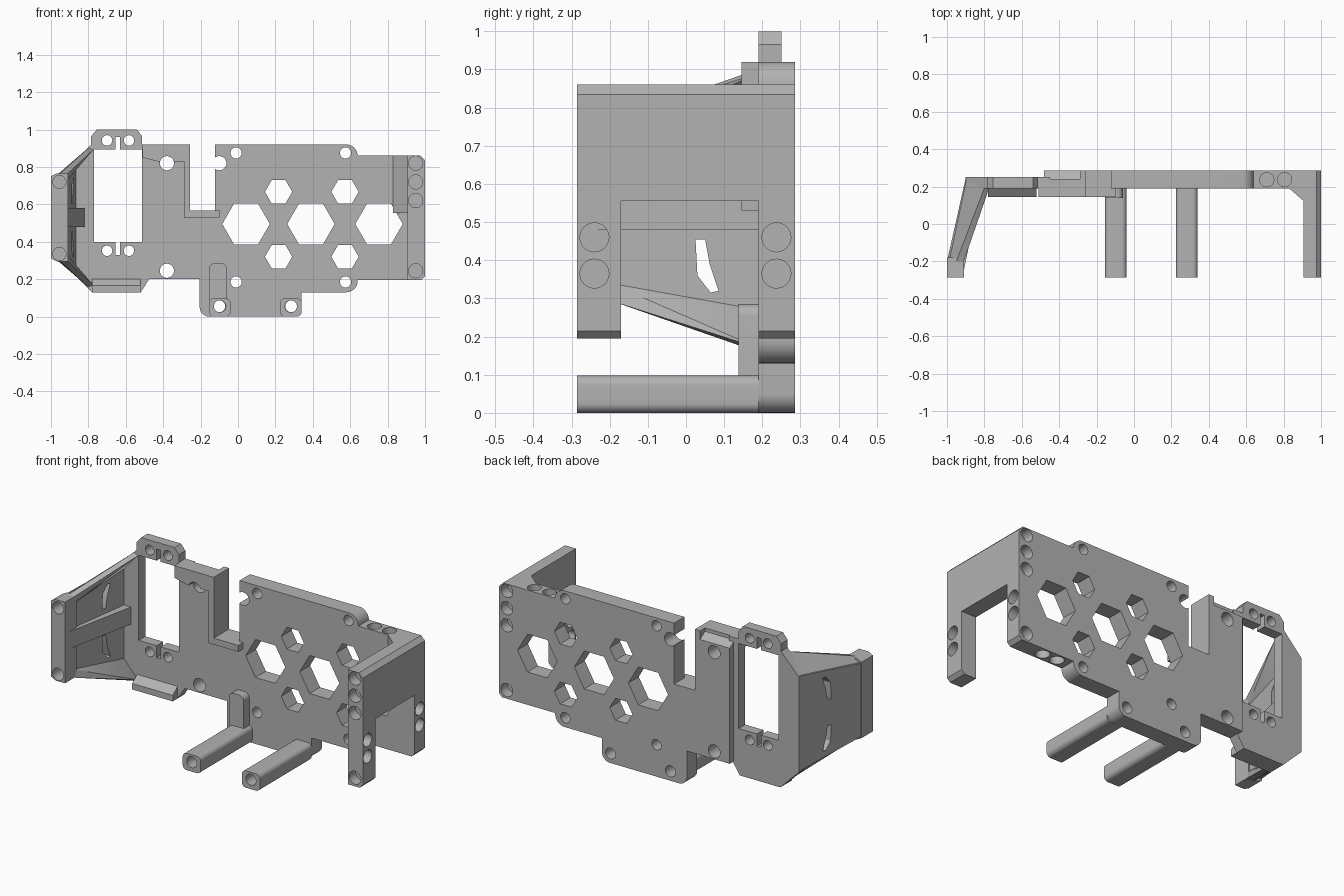
import bpy, bmesh, math
from mathutils import Vector

if "Cube" in bpy.data.objects:
    bpy.data.objects.remove(bpy.data.objects["Cube"], do_unlink=True)

grey = bpy.data.materials.new("plain grey")
grey.use_nodes = True
grey.diffuse_color = (0.45, 0.45, 0.45, 1)
grey.node_tree.nodes["Principled BSDF"].inputs["Base Color"].default_value = (0.45, 0.45, 0.45, 1)
parts = []


def place(axis, a, b, d):
    """Put a flat point (a, b) at depth d along an axis."""
    return {"x": (d, a, b), "y": (a, d, b), "z": (a, b, d)}[axis]


def rounded(points, steps=6):
    """Corner points with an optional radius become a flat outline."""
    out = []
    for i, p in enumerate(points):
        here = Vector(p[:2])
        if len(p) < 3:
            out.append(here)
            continue
        r = p[2]
        start = here + (Vector(points[i - 1][:2]) - here).normalized() * r
        end = here + (Vector(points[(i + 1) % len(points)][:2]) - here).normalized() * r
        centre = start + end - here
        for k in range(steps + 1):
            ray = start.lerp(end, k / steps) - centre
            out.append(centre + ray.normalized() * r)
    return out


def add_prism(bm, axis, points, lo, hi):
    rings = [[bm.verts.new(place(axis, p[0], p[1], d)) for p in points] for d in (lo, hi)]
    n = len(points)
    bm.faces.new(rings[0])
    bm.faces.new(rings[1][::-1])
    for i in range(n):
        j = (i + 1) % n
        bm.faces.new((rings[0][i], rings[1][i], rings[1][j], rings[0][j]))


def finish(name, bm):
    bmesh.ops.recalc_face_normals(bm, faces=bm.faces)
    mesh = bpy.data.meshes.new(name)
    bm.to_mesh(mesh)
    bm.free()
    mesh.materials.append(grey)
    ob = bpy.data.objects.new(name, mesh)
    bpy.context.collection.objects.link(ob)
    return ob


def prism(name, axis, points, lo, hi, cuts=()):
    bm = bmesh.new()
    add_prism(bm, axis, rounded(points), lo, hi)
    return carve(finish(name, bm), cuts)


def hull(name, points, cuts=()):
    bm = bmesh.new()
    for p in points:
        bm.verts.new(p)
    bmesh.ops.convex_hull(bm, input=bm.verts)
    return carve(finish(name, bm), cuts)


def carve(ob, cuts):
    """Subtract every cut prism, then bake the result."""
    parts.append(ob)
    if not cuts:
        return ob
    bm = bmesh.new()
    for cut in cuts:
        add_prism(bm, *cut)
    cutter = finish("cutter", bm)
    cutter.hide_render = True
    mod = ob.modifiers.new("cuts", "BOOLEAN")
    mod.operation, mod.solver, mod.object = "DIFFERENCE", "EXACT", cutter
    mod.use_self = True
    graph = bpy.context.evaluated_depsgraph_get()
    mesh = bpy.data.meshes.new_from_object(ob.evaluated_get(graph))
    ob.modifiers.clear()
    ob.data = mesh
    bpy.data.objects.remove(cutter, do_unlink=True)
    return ob


def hole(axis, a, b, r, lo=-1, hi=1, n=24):
    ring = [(a + r * math.cos(math.tau * k / n), b + r * math.sin(math.tau * k / n)) for k in range(n)]
    return (axis, ring, lo, hi)


def rect(a0, a1, b0, b1):
    return [(a0, b0), (a1, b0), (a1, b1), (a0, b1)]


FRONT, BACK = 0.19, 0.285
DEPTH = 0.06

# outer end chamfers shared by the plate and the bracket
end_chamfers = [("y", [(0.965, 0.18), (1.02, 0.18), (1.02, 0.235)], -1, 1),
                ("y", [(0.965, 0.87), (1.02, 0.87), (1.02, 0.815)], -1, 1)]

# main plate: honeycomb openings, screw holes and blind bores
cuts = list(end_chamfers)
for x in (0.043, 0.39, 0.754):
    cuts.append(hole("y", x, 0.495, 0.127, n=6))
for x in (0.217, 0.572):
    for z in (0.32, 0.667):
        cuts.append(hole("y", x, z, 0.073, n=6))
for x in (-0.01, 0.575):
    for z in (0.185, 0.875):
        cuts.append(hole("y", x, z, 0.03))
for z in (0.245, 0.82):
    cuts.append(hole("y", -0.38, z, 0.038))
cuts.append(hole("y", -0.1, 0.82, 0.038))
for x in (-0.1, 0.285):
    cuts.append(hole("y", x, 0.055, 0.032))
for z in (0.245, 0.62, 0.72, 0.82):
    cuts.append(hole("y", 0.95, z, 0.038, BACK - DEPTH, 1))
for z in (0.365, 0.46):
    cuts.append(hole("x", 0.237, z, 0.038, 1 - DEPTH, 2))
for x in (0.71, 0.805):
    cuts.append(hole("z", x, 0.237, 0.038, 0.86 - DEPTH, 1))
    cuts.append(hole("z", x, 0.237, 0.038, 0, 0.195 + DEPTH))
prism("main_plate", "y", [
    (-0.48, 0.2), (-0.205, 0.2), (-0.205, 0, 0.05), (0.34, 0, 0.05), (0.34, 0.13),
    (0.64, 0.13, 0.06), (0.64, 0.195), (1, 0.195), (1, 0.86), (0.64, 0.86),
    (0.64, 0.92, 0.06), (-0.123, 0.92), (-0.123, 0.567), (-0.257, 0.567),
    (-0.257, 0.92), (-0.48, 0.92)], FRONT, BACK,
    cuts + [("x", [(0.24, 0.93), (0.24, 0.9), (0.3, 0.86), (0.3, 0.93)], -0.6, -0.29)])

# raised rim round the cable slot
prism("slot_rim", "y", [
    (-0.51, 0.92), (-0.51, 0.85), (-0.43, 0.83), (-0.29, 0.83), (-0.29, 0.53),
    (-0.1, 0.53), (-0.1, 0.567), (-0.257, 0.567), (-0.257, 0.92)], 0.145, FRONT,
    [hole("y", -0.38, 0.82, 0.038)])

# standoff legs with a small gusset
for name, x0 in (("right_leg", -0.155), ("left_leg", 0.225)):
    r = 0.025
    prism(name, "y", [(x0, 0, r), (x0 + 0.115, 0, r), (x0 + 0.115, 0.098, r), (x0, 0.098, r)],
          -BACK, FRONT, [hole("y", x0 + 0.058, 0.055, 0.032)])
prism("leg_gusset", "y", [(-0.155, 0.09), (-0.06, 0.09), (-0.06, 0.285, 0.03), (-0.155, 0.285, 0.03)],
      0.138, FRONT)

# left side bracket with an open window
bracket_cuts = list(end_chamfers)
for z in (0.245, 0.62, 0.72, 0.82):
    bracket_cuts.append(hole("y", 0.95, z, 0.038, -1, DEPTH - BACK))
for z in (0.365, 0.46):
    bracket_cuts.append(hole("x", -0.24, z, 0.038))
prism("side_bracket", "x", [
    (-BACK, 0.195), (-BACK, 0.86), (FRONT, 0.86), (FRONT, 0.555), (-0.17, 0.555), (-0.17, 0.195)],
    0.905, 1, bracket_cuts)
prism("bracket_fillet", "z", [(0.83, FRONT), (0.905, 0.125), (0.905, FRONT)], 0.555, 0.86)

# right mounting plate with a tall window and screw tabs
mount_cuts = [("y", rect(-0.77, -0.513, 0.4, 0.893), -1, 1),
              ("y", rect(-0.655, -0.63, 0.33, 0.41), -1, 1),
              ("y", rect(-0.655, -0.63, 0.88, 0.96), -1, 1)]
for x in (-0.7, -0.583):
    for z in (0.352, 0.942):
        mount_cuts.append(hole("y", x, z, 0.028))
prism("mount_plate", "y", [
    (-0.45, 0.2), (-0.475, 0.2), (-0.52, 0.13), (-0.78, 0.13), (-0.9, 0.25), (-0.9, 0.8),
    (-0.785, 0.92), (-0.785, 0.965), (-0.755, 1), (-0.54, 1), (-0.513, 0.965),
    (-0.513, 0.92), (-0.45, 0.92)], FRONT, 0.25,
    mount_cuts + [hole("y", -0.38, 0.82, 0.038)])
prism("mount_lip", "x", [(0.145, 0.13), (FRONT, 0.13), (FRONT, 0.2), (0.145, 0.165)], -0.78, -0.52)

# flared side wall with curved slits
slit = [(0.025, 0.455), (0.05, 0.455), (0.062, 0.39), (0.085, 0.32), (0.065, 0.315), (0.03, 0.36)]
MID = 0.53
slits = [("x", slit, -1.2, -0.7), ("x", [(y, 2 * MID - z) for y, z in slit], -1.2, -0.7)]
hull("side_wall", [(x, y, MID + s * h) for s in (-1, 1) for x, y, h in (
    (-1, -0.2, 0.21), (-0.92, -0.2, 0.21), (-0.9, 0.245, 0.275), (-0.865, 0.19, 0.275))], slits)

# sloping panels that close the wall above and below
for s, name in ((1, "upper_panel"), (-1, "lower_panel")):
    hull(name, [(x, y, MID + s * h) for x, y, h in (
        (-1, -0.2, 0.2), (-0.95, -0.2, 0.235), (-0.91, -0.2, 0.235), (-0.92, -0.2, 0.19),
        (-0.9, 0.245, 0.27), (-0.78, 0.245, 0.39), (-0.775, 0.19, 0.36), (-0.865, 0.19, 0.26))])

# front foot of the wall and its centre rib
prism("wall_foot", "y", [(-1, 0.31), (-0.97, 0.295), (-0.91, 0.295), (-0.91, 0.765),
                         (-0.97, 0.765), (-1, 0.75)], -BACK, -0.18,
      [hole("y", -0.955, z, 0.035, -1, -0.2) for z in (0.335, 0.72)])
prism("wall_rib", "z", [(-0.91, -0.25), (-0.82, FRONT), (-0.88, FRONT), (-0.96, -0.2)], 0.48, 0.58)

# smooth only the round bores and corners
bpy.ops.object.select_all(action="DESELECT")
for ob in parts:
    ob.select_set(True)
bpy.context.view_layer.objects.active = parts[0]
bpy.ops.object.shade_smooth_by_angle(angle=math.radians(30))
